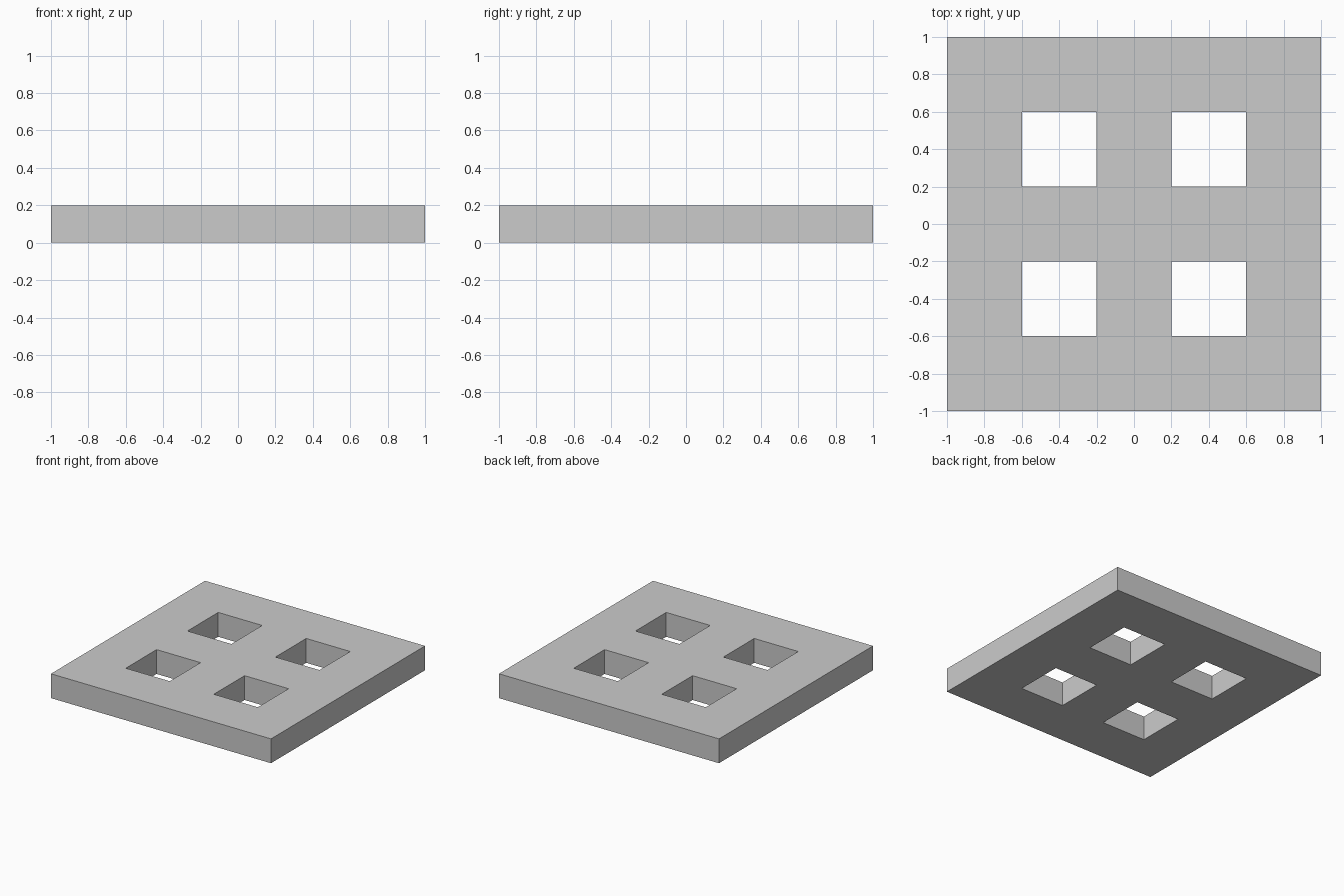
import bpy
import bmesh

if "Cube" in bpy.data.objects:
    bpy.data.objects.remove(bpy.data.objects["Cube"])

# Grid lines: the plate is a 5 x 5 lattice with four square holes
LINES = [-1.0, -0.6, -0.2, 0.2, 0.6, 1.0]
THICKNESS = 0.2
HOLES = {(i, j) for i in (1, 3) for j in (1, 3)}

bm = bmesh.new()

# Bottom outline: every lattice cell except the holes
verts = [[bm.verts.new((x, y, 0)) for y in LINES] for x in LINES]
for i in range(5):
    for j in range(5):
        if (i, j) not in HOLES:
            bm.faces.new((verts[i][j], verts[i + 1][j],
                          verts[i + 1][j + 1], verts[i][j + 1]))

# Raise the sheet into a solid plate, with walls inside the holes
bottom = bm.faces[:]
raised = bmesh.ops.extrude_face_region(bm, geom=bottom, use_keep_orig=True)
top_verts = [g for g in raised["geom"] if isinstance(g, bmesh.types.BMVert)]
bmesh.ops.translate(bm, verts=top_verts, vec=(0, 0, THICKNESS))
bmesh.ops.recalc_face_normals(bm, faces=bm.faces[:])

mesh = bpy.data.meshes.new("perforated_plate")
bm.to_mesh(mesh)
bm.free()
plate = bpy.data.objects.new("perforated_plate", mesh)
bpy.context.collection.objects.link(plate)
